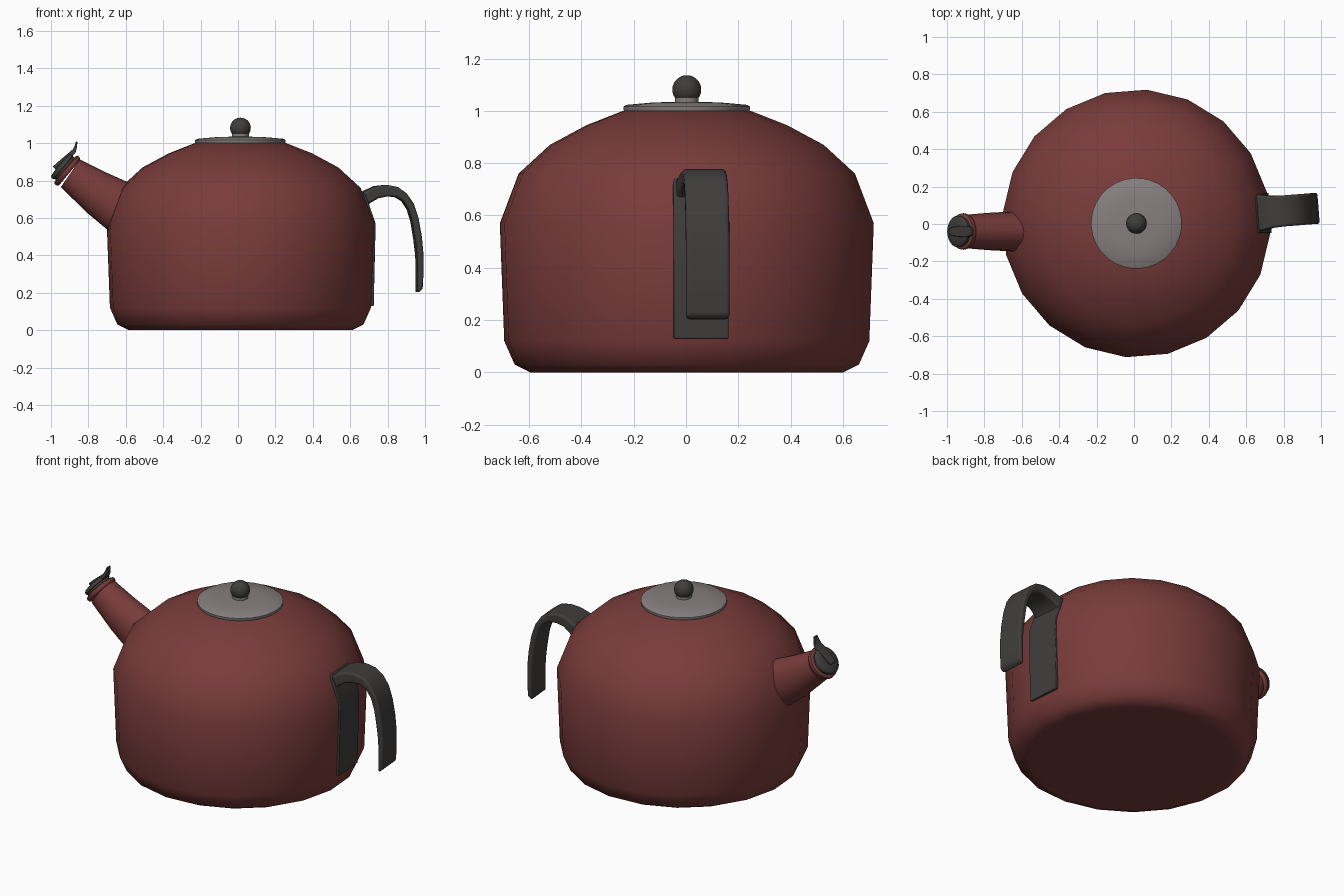
import bpy, bmesh, math
from mathutils import Vector

if "Cube" in bpy.data.objects:
    bpy.data.objects.remove(bpy.data.objects["Cube"])

CX, CY = 0.013, 0.003
TURN = math.radians(4.5)


def material(name, rgb):
    m = bpy.data.materials.new(name)
    m.diffuse_color = (*rgb, 1)
    m.use_nodes = True
    m.node_tree.nodes["Principled BSDF"].inputs["Base Color"].default_value = m.diffuse_color
    return m


RED = material("red_enamel", (0.19, 0.045, 0.043))
DARK = material("dark_plastic", (0.05, 0.047, 0.045))
STEEL = material("steel", (0.24, 0.21, 0.21))


def loft(name, rings, mat, smooth=45, bevel=0):
    """Skin a list of equal-sized vertex rings and cap both ends."""
    bm = bmesh.new()
    rows = [[bm.verts.new(p) for p in ring] for ring in rings]
    n = len(rows[0])
    for a, b in zip(rows, rows[1:]):
        for i in range(n):
            j = (i + 1) % n
            bm.faces.new((a[i], a[j], b[j], b[i]))
    bm.faces.new(rows[0][::-1])
    bm.faces.new(rows[-1])
    bmesh.ops.recalc_face_normals(bm, faces=bm.faces)
    me = bpy.data.meshes.new(name)
    bm.to_mesh(me)
    bm.free()
    me.materials.append(mat)
    me.shade_smooth()
    me.set_sharp_from_angle(angle=math.radians(smooth))
    ob = bpy.data.objects.new(name, me)
    bpy.context.collection.objects.link(ob)
    if bevel:
        mod = ob.modifiers.new("rounding", 'BEVEL')
        mod.width, mod.segments, mod.limit_method = bevel, 3, 'ANGLE'
        mod.angle_limit = math.radians(50)
    return ob


def lathe(name, profile, sides, mat, start=0.0):
    rings = [[(r * math.cos(start + math.tau * i / sides),
               r * math.sin(start + math.tau * i / sides), z)
              for i in range(sides)] for r, z in profile]
    return place(loft(name, rings, mat))


def place(ob):
    ob.location = (CX, CY, 0)
    ob.rotation_euler.z = TURN
    return ob


def tube(name, stations, y, mat, sides=24):
    """Elliptical tube; each station is (upper xz, lower xz, half depth)."""
    rings = []
    for (ux, uz), (lx, lz), b in stations:
        c = Vector(((ux + lx) / 2, y, (uz + lz) / 2))
        u = Vector(((ux - lx) / 2, 0, (uz - lz) / 2))
        rings.append([c + u * math.cos(t) + Vector((0, b, 0)) * math.sin(t)
                      for t in (math.tau * i / sides for i in range(sides))])
    return loft(name, rings, mat)


def strip(name, stations, y, mat, bevel):
    """Flat band; each station is (outer xz, inner xz, half width)."""
    rings = [[(ox, y - w, oz), (ox, y + w, oz), (ix, y + w, iz), (ix, y - w, iz)]
             for (ox, oz), (ix, iz), w in stations]
    return loft(name, rings, mat, 40, bevel)


# Twenty-sided pot
lathe("body", [(0.58, 0), (0.60, 0), (0.66, 0.03), (0.70, 0.12), (0.717, 0.57),
               (0.645, 0.76), (0.525, 0.87), (0.385, 0.945), (0.245, 1.0)],
      20, RED, math.radians(9))

# Lid and knob
lathe("lid", [(0.238, 0.995), (0.243, 1.003), (0.243, 1.016), (0.232, 1.023),
              (0.13, 1.032), (0.03, 1.035)], 32, STEEL)
lathe("knob_neck", [(0.045, 1.03), (0.045, 1.055)], 24, STEEL)
lathe("knob", [(0.055 * math.sin(math.pi * k / 14) + 0.0005,
                1.081 - 0.055 * math.cos(math.pi * k / 14)) for k in range(15)], 24, DARK)

# Spout with rolled rim
SY = -0.04
tube("spout", [((-0.50, 0.75), (-0.60, 0.45), 0.112),
               ((-0.575, 0.785), (-0.69, 0.53), 0.107),
               ((-0.71, 0.845), (-0.81, 0.63), 0.101),
               ((-0.845, 0.913), (-0.947, 0.765), 0.09)], SY, RED)


def disc_stations(cx, cz, profile):
    u, n = Vector((0.64, 0.77)), Vector((-0.77, 0.64))
    c = Vector((cx, cz))
    return [(tuple(c + n * h + u * r), tuple(c + n * h - u * r), r) for r, h in profile]


tube("spout_rim", disc_stations(-0.922, 0.86, [
    (0.086, -0.028), (0.094, -0.024), (0.098, -0.013), (0.096, -0.002), (0.086, 0.003)]), SY, RED)

# Spout cap with thumb lever
tube("spout_cap", disc_stations(-0.924, 0.862, [
    (0.078, 0.0), (0.078, 0.012), (0.084, 0.014), (0.084, 0.026), (0.076, 0.034),
    (0.04, 0.038)]), SY, DARK)
strip("cap_lever", [((-0.99, 0.875), (-0.975, 0.86), 0.018),
                    ((-0.945, 0.915), (-0.93, 0.895), 0.028),
                    ((-0.90, 0.952), (-0.888, 0.93), 0.03),
                    ((-0.882, 0.968), (-0.868, 0.95), 0.026),
                    ((-0.872, 0.988), (-0.862, 0.975), 0.022),
                    ((-0.866, 1.01), (-0.858, 1.008), 0.015)], SY, DARK, 0.004)

# Handle mounting plate lying on one facet of the pot
place(strip("handle_plate", [((0.707, 0.13), (0.68, 0.13), 0.105),
                             ((0.717, 0.57), (0.69, 0.57), 0.107),
                             ((0.667, 0.715), (0.61, 0.715), 0.104),
                             ((0.648, 0.742), (0.60, 0.742), 0.098)], 0, DARK, 0.004))

# Open hooked grip
place(strip("handle_grip", [((0.635, 0.725), (0.66, 0.64), 0.10),
                            ((0.665, 0.745), (0.69, 0.68), 0.096),
                            ((0.72, 0.77), (0.735, 0.705), 0.086),
                            ((0.78, 0.777), (0.785, 0.715), 0.083),
                            ((0.84, 0.765), (0.83, 0.712), 0.083),
                            ((0.888, 0.73), (0.868, 0.69), 0.083),
                            ((0.925, 0.675), (0.897, 0.645), 0.083),
                            ((0.95, 0.60), (0.917, 0.58), 0.083),
                            ((0.968, 0.50), (0.932, 0.49), 0.083),
                            ((0.977, 0.40), (0.943, 0.40), 0.083),
                            ((0.977, 0.31), (0.946, 0.30), 0.083),
                            ((0.972, 0.218), (0.944, 0.198), 0.083)], 0.005, DARK, 0.012))
